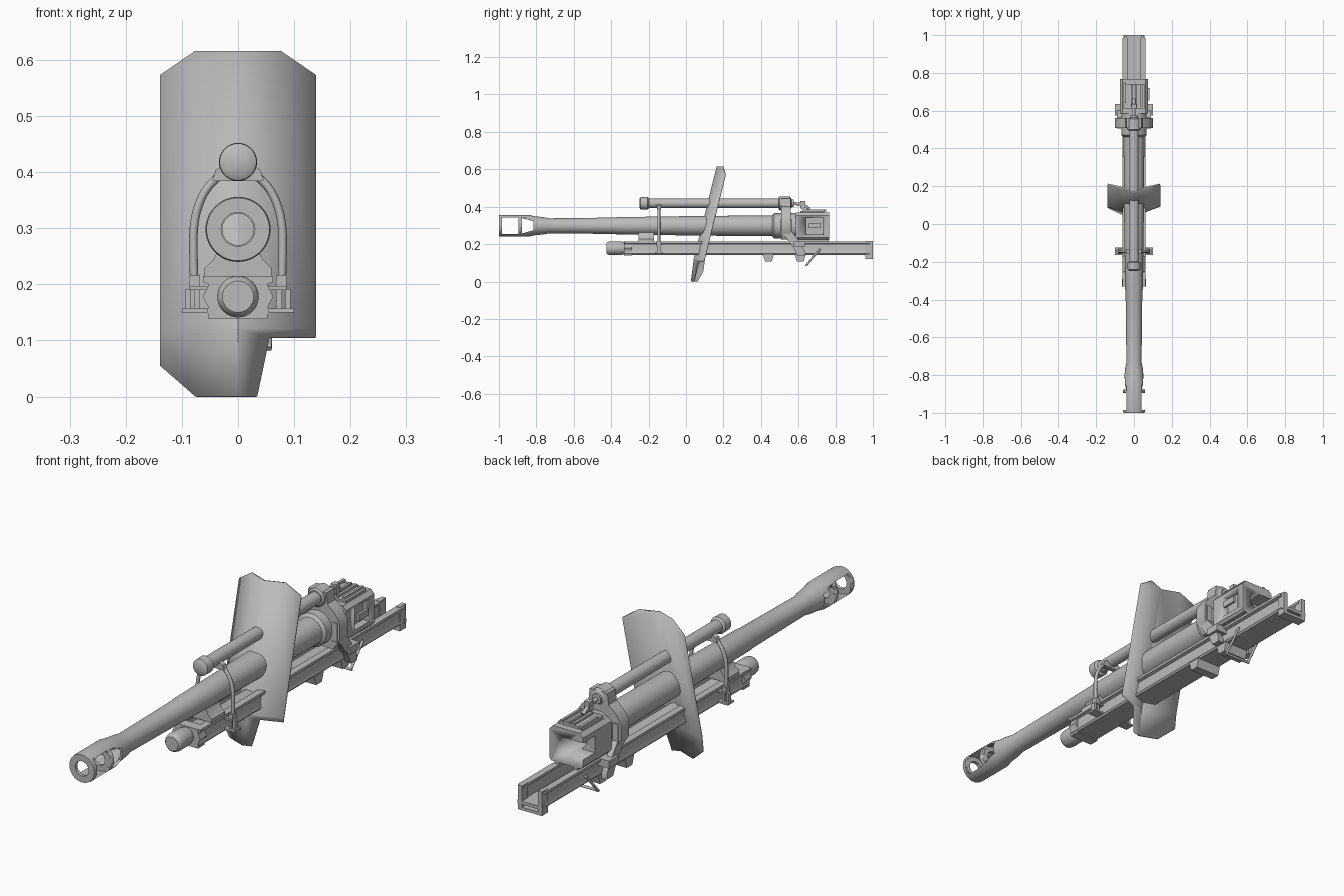
import bpy, bmesh, math
from mathutils import Vector

if "Cube" in bpy.data.objects:
    bpy.data.objects.remove(bpy.data.objects["Cube"])

GREY = bpy.data.materials.new("gun_grey")
GREY.diffuse_color = (0.5, 0.5, 0.5, 1)
GREY.use_nodes = True
GREY.node_tree.nodes["Principled BSDF"].inputs["Base Color"].default_value = GREY.diffuse_color
BZ, RZ, CZ = 0.298, 0.418, 0.178      # axes: barrel, recuperator, cradle buffer


def finish(name, bm, angle=35):
    bmesh.ops.recalc_face_normals(bm, faces=bm.faces)
    me = bpy.data.meshes.new(name)
    bm.to_mesh(me)
    bm.free()
    me.materials.append(GREY)
    for p in me.polygons:
        p.use_smooth = True
    me.set_sharp_from_angle(angle=math.radians(angle))
    ob = bpy.data.objects.new(name, me)
    bpy.context.collection.objects.link(ob)
    return ob


def prism(name, pts, axis, a, b):
    """Extrude a 2D outline: axis 'x' takes (y, z), axis 'y' takes (x, z)."""
    bm = bmesh.new()
    rings = []
    for t in (a, b):
        rings.append([bm.verts.new((t, p, q) if axis == 'x' else (p, t, q)) for p, q in pts])
    n = len(pts)
    bm.faces.new(rings[0])
    bm.faces.new(rings[1])
    for i in range(n):
        j = (i + 1) % n
        bm.faces.new((rings[0][i], rings[0][j], rings[1][j], rings[1][i]))
    return finish(name, bm)


def box(name, x0, x1, y0, y1, z0, z1):
    return prism(name, [(x0, z0), (x1, z0), (x1, z1), (x0, z1)], 'y', y0, y1)


def lathe(name, prof, z, x=0, closed=False, n=40):
    """Spin (y, r) points around an axis along y."""
    bm = bmesh.new()
    rings = []
    for y, r in prof:
        rings.append([bm.verts.new((x + r * math.cos(2 * math.pi * k / n), y,
                                    z + r * math.sin(2 * math.pi * k / n))) for k in range(n)])
    pairs = list(zip(rings, rings[1:]))
    if closed:
        pairs.append((rings[-1], rings[0]))
    else:
        bm.faces.new(rings[0])
        bm.faces.new(rings[-1])
    for r0, r1 in pairs:
        for k in range(n):
            m = (k + 1) % n
            bm.faces.new((r0[k], r0[m], r1[m], r1[k]))
    return finish(name, bm)


def rod(name, pts, r, smooth=False):
    cu = bpy.data.curves.new(name, 'CURVE')
    cu.dimensions = '3D'
    cu.bevel_depth = r
    cu.bevel_resolution = 2
    cu.use_fill_caps = True
    sp = cu.splines.new('NURBS' if smooth else 'POLY')
    sp.points.add(len(pts) - 1)
    for p, c in zip(sp.points, pts):
        p.co = (*c, 1)
    if smooth:
        sp.use_endpoint_u = True
        sp.order_u = 3
    cu.materials.append(GREY)
    ob = bpy.data.objects.new(name, cu)
    bpy.context.collection.objects.link(ob)
    return ob


def cut(ob, *cutters):
    for c in cutters:
        m = ob.modifiers.new("cut", 'BOOLEAN')
        m.operation = 'DIFFERENCE'
        m.solver = 'EXACT'
        m.object = c
        c.hide_render = True
        c.hide_viewport = True
        c.display_type = 'WIRE'


# Barrel with hollow muzzle brake and side ports
barrel = lathe("barrel", [
    (-1, .056), (-.99, .058), (-.84, .058), (-.81, .051), (-.76, .046), (-.73, .04),
    (-.38, .044), (-.37, .046), (-.1, .05), (.1, .053), (.5, .055), (.62, .055), (.62, .028),
    (-.78, .028), (-.81, .042), (-.878, .048), (-.878, .028), (-.893, .028),
    (-.893, .05), (-.986, .05), (-.986, .03), (-1, .03)], BZ, closed=True, n=48)
cut(barrel,
    box("front_port_cutter", -.1, .1, -.984, -.895, BZ - .043, BZ + .043),
    prism("rear_port_cutter", [(-.876, BZ - .041), (-.815, BZ - .024), (-.815, BZ + .024),
                               (-.876, BZ + .041)], 'x', -.1, .1))
lathe("breech_collar", [(.46, .055), (.47, .067), (.6, .067)], BZ)

# Recuperator cylinder above the barrel
lathe("recuperator", [(-.248, .024), (-.242, .033), (-.205, .034), (-.198, .025), (.5, .025)], RZ)
lathe("recuperator_housing", [(.495, .03), (.5, .037), (.555, .037), (.565, .02), (.575, .02)], RZ)
rod("recuperator_link", [(0, .56, RZ), (0, .62, RZ - .005), (0, .66, RZ - .03)], .008)
box("link_head", -.012, .012, .61, .635, .39, .43)

# Recoil cradle: open channel with side flanges
U = [(.05, .143), (.056, .15), (.05, .17), (.05, .2), (.062, .204), (.062, .215), (.034, .215),
     (.034, .205), (.04, .2), (.04, .156)]
prism("cradle", U + [(-x, z) for x, z in reversed(U)], 'y', -.33, .985)
prism("cradle_nose", [(-.053, .138), (.053, .138), (.053, .16), (.063, .178), (.053, .197),
                      (.053, .215), (-.053, .215), (-.053, .197), (-.063, .178), (-.053, .16)],
      'y', -.332, -.29)
lathe("recoil_buffer", [(-.424, .028), (-.418, .034), (-.405, .037), (-.35, .037),
                        (-.33, .032), (.55, .032)], CZ)
prism("barrel_saddle", [(-.06, .215), (.06, .215), (.06, .228), (.045, .243), (.035, .262),
                        (-.035, .262), (-.045, .243), (-.06, .228)], 'y', -.255, -.17)
for y0 in (.41, .58):
    prism("cradle_lug", [(y0, .146), (y0 + .012, .108), (y0 + .048, .108), (y0 + .06, .146)],
          'x', -.055, .055)
box("cradle_foot", -.05, .05, .96, 1, .12, .132)
box("cradle_end_bar", -.056, .056, .985, 1, .143, .156)

# Parts repeated on both sides
for s in (-1, 1):
    def sx(a, b):
        return min(s * a, s * b), max(s * a, s * b)
    box("cradle_end_plate", *sx(.036, .054), .96, 1, .12, .217)
    # curved stay from recuperator down to the cradle
    rod("curved_stay", [(s * x, -.145, z) for x, z in
        [(.078, .205), (.08, .26), (.079, .31), (.068, .35), (.05, .38), (.03, .396)]], .0075, True)
    box("stay_socket", *sx(.068, .086), -.157, -.133, .195, .217)
    box("stay_bracket_base", *sx(.05, .1), -.165, -.125, .15, .157)
    box("stay_bracket_top", *sx(.05, .086), -.16, -.13, .19, .197)
    for x in (.068, .084):
        box("stay_bracket_web", *sx(x, x + .01), -.155, -.135, .155, .192)
    # yoke legs sweeping back to the cradle
    prism("yoke_leg", [(.505, .335), (.565, .335), (.565, .265), (.59, .235), (.635, .16),
                       (.635, .138), (.595, .138), (.575, .18), (.535, .235), (.505, .26)],
          'x', s * .066, s * .09)
    box("yoke_shoe", *sx(.05, .1), .575, .635, .185, .215)
    box("breech_guide", *sx(.034, .05), .6, .765, .205, .232)
    # folding strut under the cradle
    rod("strut_arm", [(s * .055, .72, .175), (s * .055, .64, .085)], .0055)
rod("strut_crossbar", [(-.06, .643, .088), (.06, .643, .088)], .0055)

# Clamp around the recuperator
prism("recuperator_clamp", [(-.046, .384), (.046, .384), (.04, .404), (.026, .412),
                            (-.026, .412), (-.04, .404)], 'y', -.155, -.135)
# Yoke plate around barrel and recuperator
prism("yoke", [(-.04, .445), (.04, .445), (.045, .4), (.075, .375), (.1, .335), (.1, .27),
               (.07, .225), (-.07, .225), (-.1, .27), (-.1, .335), (-.075, .375), (-.045, .4)],
      'y', .508, .56)

# Breech block with sideways loading opening
breech = prism("breech", [(-.066, .225), (.066, .225), (.075, .235), (.075, .352), (.06, .368),
                          (-.06, .368), (-.075, .352), (-.075, .235)], 'y', .585, .767)
cut(breech,
    lathe("chamber_cutter", [(.64, .036), (.8, .036)], BZ),
    box("loading_cutter", -.1, 0, .69, .8, BZ - .034, BZ + .034),
    box("side_recess_cutter", .045, .1, .64, .735, .252, .343))
box("breech_top_plate", -.055, .055, .61, .74, .366, .377)
box("breech_top_lever", -.055, -.043, .64, .75, .375, .386)
for x in (-.012, .012, .04):
    box("breech_top_rib", x - .005, x + .005, .62, .74, .375, .386)
box("side_catch", .073, .083, .655, .72, .285, .312)

# Swept two-wing shield, bent near the bottom
def shield_y(x, z):
    c = .045 + (z - .12) * .248 if z >= .12 else .03 + z * .125
    return c + abs(x) * .38


upper = [(0, .12), (.138, .12), (.138, .572), (.075, .615), (0, .615)]
faces = [upper, [(-x, z) for x, z in upper],
         [(0, .12), (0, 0), (-.075, 0), (-.138, .055), (-.138, .12)],
         [(0, .12), (.138, .12), (.138, .105), (.055, .105), (.033, 0), (0, 0)]]
bm = bmesh.new()
for f in faces:
    bm.faces.new([bm.verts.new(Vector((x, shield_y(x, z), z))) for x, z in f])
bmesh.ops.remove_doubles(bm, verts=bm.verts, dist=.0005)
shield = finish("shield", bm, 5)
m = shield.modifiers.new("thickness", 'SOLIDIFY')
m.thickness = .008
m.offset = 0
